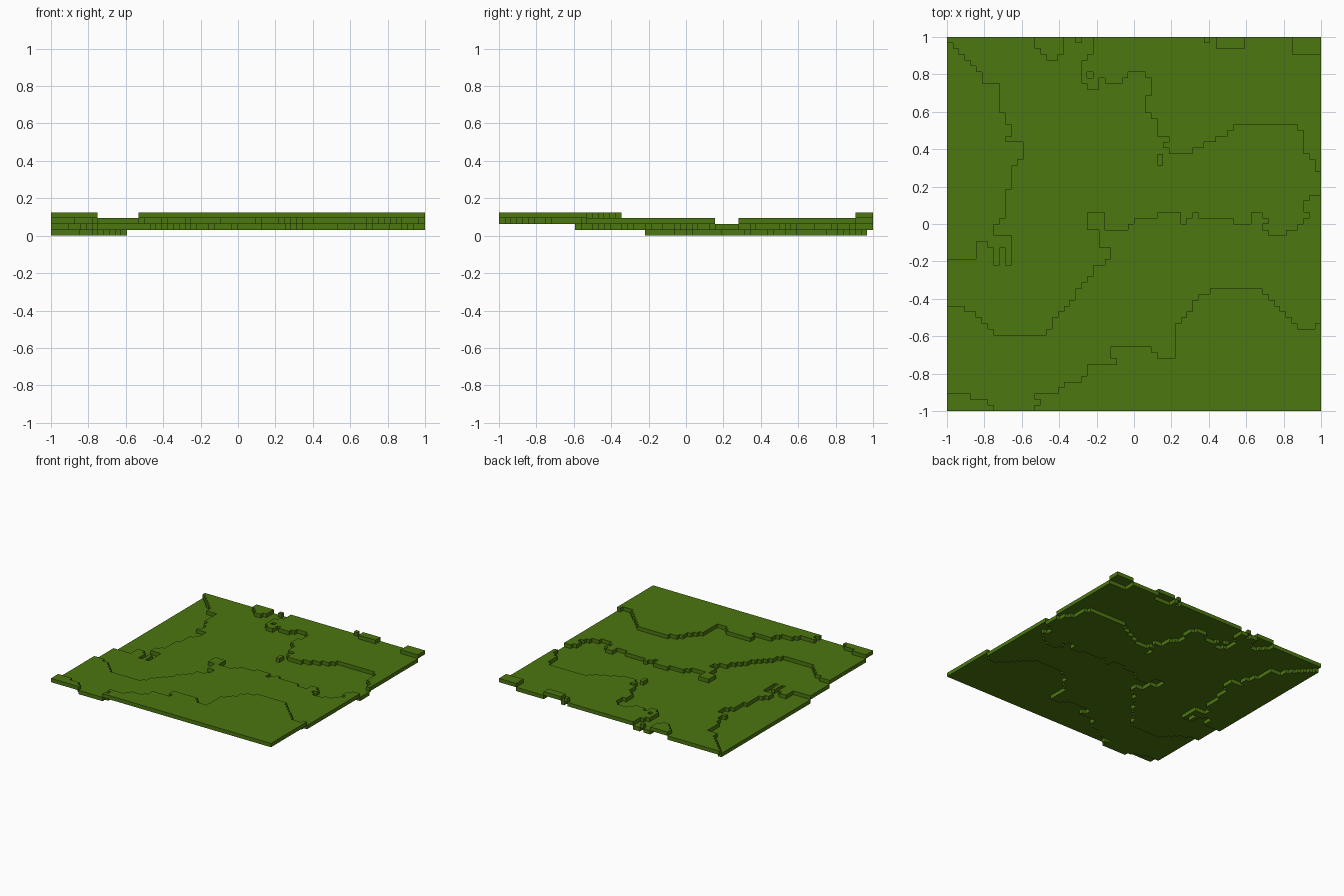
import bpy
import bmesh

# Remove the default cube
default_cube = bpy.data.objects.get("Cube")
if default_cube:
    bpy.data.objects.remove(default_cube, do_unlink=True)

SIZE = 64               # blocks along each side
BLOCK = 2 / SIZE        # edge length of one block

# Grass material shared by every terrace
grass = bpy.data.materials.new("grass_green")
grass.use_nodes = True
grass_colour = (0.072, 0.184, 0.005, 1)
grass.diffuse_color = grass_colour
shader = grass.node_tree.nodes["Principled BSDF"]
shader.inputs["Base Color"].default_value = grass_colour
shader.inputs["Roughness"].default_value = 1

# Terrace outlines in block units, counted from the front right corner;
# slanted runs become stairs when they are snapped to whole blocks
valley_outline = [
    (0, 63), (6, 57), (6, 56), (8, 56), (9, 55), (9, 51), (10, 51),
    (10, 49), (11, 49), (10, 46), (12, 46), (13, 45), (13, 43), (12, 43),
    (11, 42), (11, 38), (10, 38), (10, 35), (9, 32), (8, 32), (8, 30),
    (11, 30), (11, 25), (10, 25), (10, 28), (9, 28), (9, 25), (8, 25),
    (8, 28), (6, 29), (5, 28), (5, 26), (0, 26),
]
front_slope_outline = [
    (0, 0), (0, 18), (2, 18), (4, 17), (9, 13), (16, 13), (18, 15),
    (19, 17), (22, 19), (22, 21), (25, 23), (25, 25), (27, 25), (28, 28),
    (26, 28), (26, 31), (24, 31), (24, 34), (26, 34), (27, 33), (27, 31),
    (31, 31), (33, 33), (36, 33), (36, 34), (40, 34), (40, 32), (43, 34),
    (43, 33), (48, 33), (50, 32), (52, 32), (52, 34), (54, 34), (54, 31),
    (56, 30), (60, 31), (62, 33), (61, 34), (61, 36), (64, 37), (64, 0),
]
back_slope_outline = [
    (25, 64), (25, 62), (23, 60), (23, 56), (24, 55), (26, 55), (26, 57),
    (27, 56), (30, 56), (31, 58), (34, 58), (35, 56), (35, 54), (34, 54),
    (34, 51), (36, 49), (36, 47), (38, 47), (37, 45), (38, 44), (41, 44),
    (49, 48), (50, 49), (59, 49), (61, 48), (61, 44), (62, 44),
    (63, 41), (64, 41), (64, 64),
]
high_outline = [
    (14, 0), (16, 1), (15, 3), (19, 3), (20, 5), (23, 5), (24, 6),
    (24, 8), (29, 8), (28, 9), (28, 11), (34, 11), (37, 9), (39, 9),
    (39, 15), (41, 16), (42, 19), (45, 20), (45, 21), (53, 21), (61, 14),
    (63, 14), (64, 15), (64, 0),
]
left_rise_outline = [(15, 64), (15, 62), (17, 60), (18, 60), (20, 62),
                     (19, 63), (20, 64)]
corner_rise_outline = [(0, 0), (0, 3), (3, 3), (8, 1), (8, 0)]


def rectangle(x, y, width, depth):
    return [(x, y), (x + width, y), (x + width, y + depth), (x, y + depth)]


def inside(px, py, outline):
    """Even-odd test of a block centre against an outline."""
    result = False
    for (ax, ay), (bx, by) in zip(outline, outline[1:] + outline[:1]):
        if (ay > py) != (by > py):
            if px < ax + (py - ay) * (bx - ax) / (by - ay):
                result = not result
    return result


# Ground height map: level two everywhere, then each region painted over it
levels = {(i, j): 2 for i in range(SIZE) for j in range(SIZE)}


def paint(outline, level):
    for i, j in levels:
        if inside(i + 0.499, j + 0.499, outline):
            levels[i, j] = level


paint(valley_outline, 1)
for slope in (front_slope_outline, back_slope_outline, left_rise_outline):
    paint(slope, 3)

# Lone blocks, a pit and small bumps along the terrace edges
paint(rectangle(36, 42, 1, 2), 3)
paint(rectangle(22, 63, 1, 1), 3)
paint(rectangle(54, 32, 1, 1), 3)
paint(rectangle(24, 57, 1, 1), 2)
for bump in (50, 54):
    paint(rectangle(bump, 49, 1, 1), 3)

# Highest ground along the front and at the back edge
for rise in (high_outline, corner_rise_outline, rectangle(46, 62, 5, 2),
             rectangle(44, 63, 1, 1), rectangle(59, 61, 5, 3)):
    paint(rise, 4)


def build_terrace(name, level):
    """One layer of blocks: a sheet of squares extruded up by one block."""
    bm = bmesh.new()
    corners = {}
    base = (level - 1) * BLOCK

    def corner(i, j):
        if (i, j) not in corners:
            corners[i, j] = bm.verts.new((i * BLOCK - 1, j * BLOCK - 1, base))
        return corners[i, j]

    for (i, j), height in levels.items():
        if height == level:
            bm.faces.new([corner(x, y) for x, y in rectangle(i, j, 1, 1)])

    extruded = bmesh.ops.extrude_face_region(
        bm, geom=bm.faces[:], use_keep_orig=True)
    moved = [g for g in extruded["geom"] if isinstance(g, bmesh.types.BMVert)]
    bmesh.ops.translate(bm, verts=moved, vec=(0, 0, BLOCK))
    bmesh.ops.recalc_face_normals(bm, faces=bm.faces[:])

    mesh = bpy.data.meshes.new(name)
    bm.to_mesh(mesh)
    bm.free()
    mesh.materials.append(grass)
    terrace = bpy.data.objects.new(name, mesh)
    bpy.context.collection.objects.link(terrace)


# Terraces from lowest to highest
terrace_names = ("valley_floor", "lower_terrace", "upper_terrace", "high_ground")
for number, terrace_name in enumerate(terrace_names, start=1):
    build_terrace(terrace_name, number)
